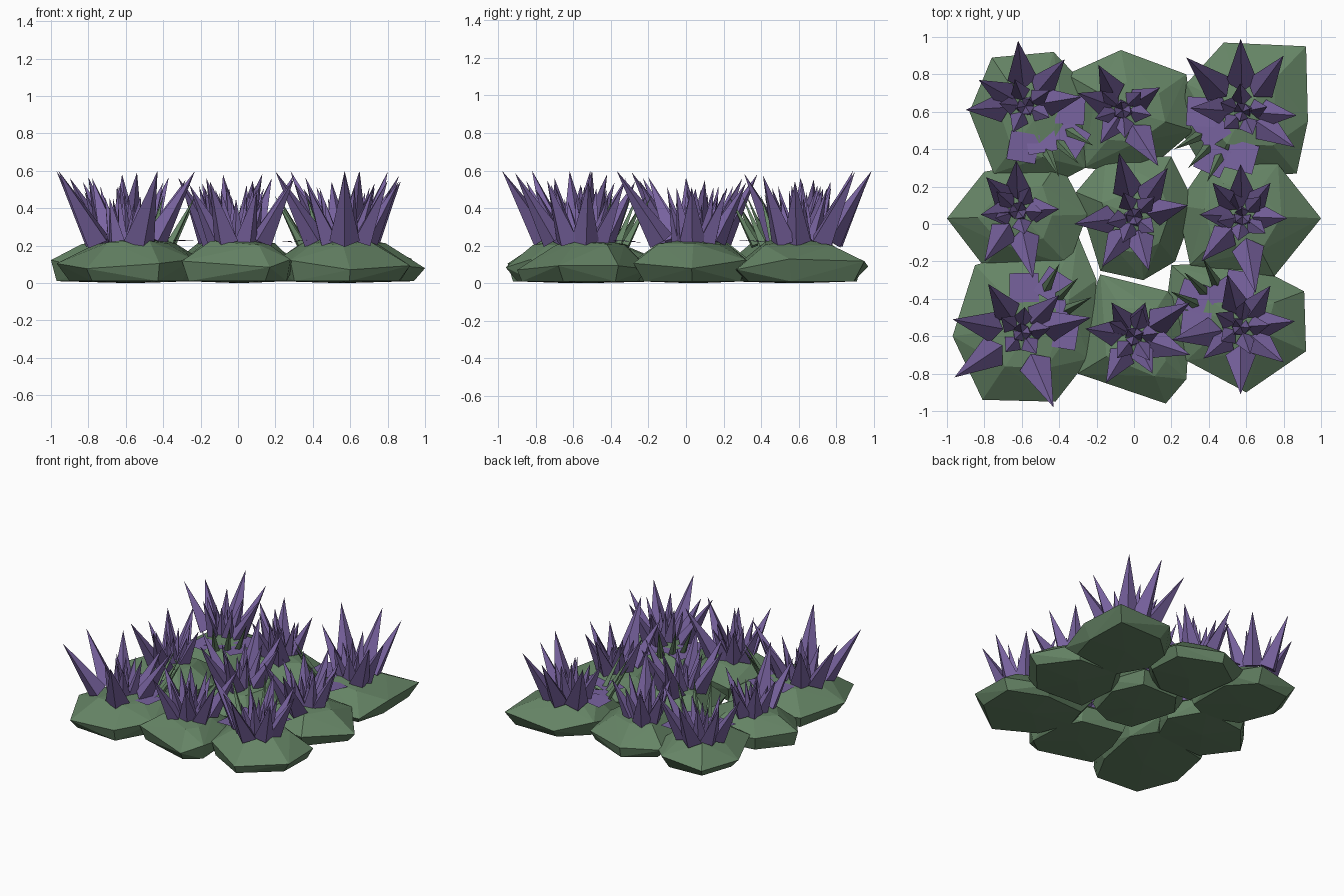
import bpy, bmesh, random
from math import radians, cos, sin, atan2
from mathutils import Vector, Matrix

if "Cube" in bpy.data.objects:
    bpy.data.objects.remove(bpy.data.objects["Cube"])

random.seed(4)


def material(name, rgb):
    m = bpy.data.materials.new(name)
    m.diffuse_color = (*rgb, 1)
    m.use_nodes = True
    m.node_tree.nodes["Principled BSDF"].inputs["Base Color"].default_value = m.diffuse_color
    return m


GREEN = material("leaf_green", (0.13, 0.23, 0.13))
PURPLE = material("petal_purple", (0.19, 0.125, 0.35))


def finish(bm, name, mat):
    me = bpy.data.meshes.new(name)
    bm.to_mesh(me)
    bm.free()
    me.materials.append(mat)
    ob = bpy.data.objects.new(name, me)
    bpy.context.collection.objects.link(ob)


def spike(bm, base, tip, width):
    # four-sided pyramid with one ridge facing the clump centre
    axis = Vector(tip) - Vector(base)
    side = Vector((-axis.y, axis.x, 0)).normalized()
    out = side.cross(axis).normalized()
    base = Vector(base)
    ring = [bm.verts.new(base + d * width)
            for d in (side, out * 0.8, -side, -out * 0.8)]
    top = bm.verts.new(tip)
    faces = [bm.faces.new((ring[i], ring[(i + 1) % 4], top)) for i in range(4)]
    faces.append(bm.faces.new(ring[::-1]))
    bmesh.ops.recalc_face_normals(bm, faces=faces)


def mound(name, outline):
    # faceted cushion: uneven foot and rim, smaller gently domed top
    n = len(outline)
    c = Vector((sum(p[0] for p in outline) / n, sum(p[1] for p in outline) / n))
    bm = bmesh.new()
    for p in outline:
        d = Vector(p) - c
        rim = 0.1 + random.uniform(-0.03, 0.03)
        for s, z in ((random.uniform(0.78, 0.94), 0.01), (1, rim),
                     (random.uniform(0.45, 0.6), random.uniform(0.2, 0.225))):
            bm.verts.new((c.x + d.x * s, c.y + d.y * s, z))
    bm.verts.new((c.x, c.y, 0.238))
    bm.verts.new((c.x, c.y, 0))
    hull = bmesh.ops.convex_hull(bm, input=bm.verts)
    bmesh.ops.delete(bm, geom=[v for v in bm.verts if not v.link_faces], context='VERTS')
    finish(bm, name + "_mound", GREEN)


def crown(name, centre, tips):
    cx, cy = centre
    bm = bmesh.new()
    # splayed outer spikes
    for x, y in tips:
        dx, dy = x - cx, y - cy
        r = (dx * dx + dy * dy) ** 0.5
        spike(bm, (cx + 0.42 * dx, cy + 0.42 * dy, 0.225),
              (x, y, min(0.6, 0.36 + 0.63 * r)), 0.045 + 0.1 * r)
    # short upright inner spikes
    a0 = random.uniform(0, 360)
    for n, r0, r1, z1, w in ((5, 0.075, 0.15, 0.5, 0.055), (3, 0.025, 0.05, 0.47, 0.04)):
        for i in range(n):
            a = radians(a0 + 360 * i / n + random.uniform(-12, 12))
            k = random.uniform(0.85, 1.05)
            spike(bm, (cx + r0 * cos(a), cy + r0 * sin(a), 0.225),
                  (cx + r1 * k * cos(a), cy + r1 * k * sin(a), z1 * k), w)
    finish(bm, name + "_spikes", PURPLE)


def inner_petals(name, centre):
    # flat petals and slim stalks on the side facing the middle of the bed
    cx, cy = centre
    a0 = atan2(-cy, -cx)
    bm, stalks = bmesh.new(), bmesh.new()
    for da, r in ((-0.8, 0.22), (-0.3, 0.19), (0.2, 0.3), (0.75, 0.24)):
        a = a0 + da
        m = (Matrix.Translation((cx + r * cos(a), cy + r * sin(a), 0.225))
             @ Matrix.Rotation(a + random.uniform(-0.3, 0.3), 4, 'Z')
             @ Matrix.Rotation(random.uniform(-0.12, 0.12), 4, 'Y'))
        bmesh.ops.create_grid(bm, x_segments=1, y_segments=1, size=0.078, matrix=m)
    c = Vector((cx, cy, 0))
    for da in (-0.3, 0, 0.3):
        d = Vector((cos(a0 + da), sin(a0 + da), 0))
        spike(stalks, c + d * 0.26 + Vector((0, 0, 0.2)),
              c + d * 0.42 + Vector((0, 0, 0.47)), 0.03)
    finish(bm, name + "_flat_petals", PURPLE)
    finish(stalks, name + "_stalks", GREEN)


def clump(name, outline, centre, tips, corner=False):
    mound(name, outline)
    crown(name, centre, tips)
    if corner:
        inner_petals(name, centre)


# back row
clump("back_left", [(-.88, .6), (-.76, .89), (-.43, .92), (-.22, .7), (-.26, .3), (-.45, .2), (-.75, .27)],
      (-.58, .63), [(-.62, .98), (-.37, .88), (-.9, .61), (-.28, .68), (-.83, .77)], True)
clump("back_middle", [(-.07, .93), (.28, .8), (.32, .5), (.05, .27), (-.27, .3), (-.36, .8)],
      (-.06, .61), [(-.19, .85), (.14, .73), (-.3, .7), (.13, .31), (-.18, .43)])
clump("back_right", [(.48, .97), (.92, .95), (.93, .55), (.87, .27), (.4, .24), (.25, .5), (.28, .75)],
      (.58, .6), [(.57, .99), (.8, .9), (.28, .89), (.87, .58), (.86, .41), (.3, .62)], True)
# middle row
clump("middle_left", [(-1, .03), (-.8, .28), (-.4, .34), (-.25, .05), (-.35, -.22), (-.8, -.23)],
      (-.62, .07), [(-.63, .34), (-.79, .25), (-.4, .08), (-.8, -.2), (-.54, -.29), (-.82, .05)])
clump("centre", [(-.31, .17), (-.15, .36), (.2, .36), (.33, .1), (.22, -.2), (.05, -.3), (-.18, -.25)],
      (0, .04), [(-.08, .38), (.18, .3), (.29, .1), (-.32, 0), (.08, -.25), (-.17, -.23)])
clump("middle_right", [(1, .03), (.77, .32), (.4, .35), (.23, .1), (.3, -.22), (.75, -.28)],
      (.58, .04), [(.57, .32), (.73, .22), (.82, .03), (.42, .22), (.65, -.37), (.36, -.2), (.35, .05)])
# front row
clump("front_left", [(-.97, -.6), (-.85, -.22), (-.3, -.06), (-.2, -.3), (-.24, -.72), (-.42, -.95), (-.81, -.94)],
      (-.6, -.58), [(-.78, -.32), (-.97, -.51), (-.96, -.82), (-.43, -.98), (-.23, -.5), (-.4, -.38)], True)
clump("front_middle", [(-.18, -.27), (.18, -.36), (.3, -.5), (.28, -.83), (.17, -.96), (-.3, -.8), (-.27, -.5)],
      (0, -.6), [(-.12, -.42), (.06, -.42), (.3, -.42), (.3, -.7), (.1, -.8), (-.15, -.85), (-.26, -.56)])
clump("front_right", [(.2, -.22), (.6, -.2), (.91, -.36), (.92, -.68), (.6, -.9), (.28, -.73), (.17, -.45)],
      (.57, -.55), [(.5, -.27), (.73, -.33), (.86, -.52), (.8, -.74), (.57, -.91), (.37, -.72), (.2, -.62)], True)
